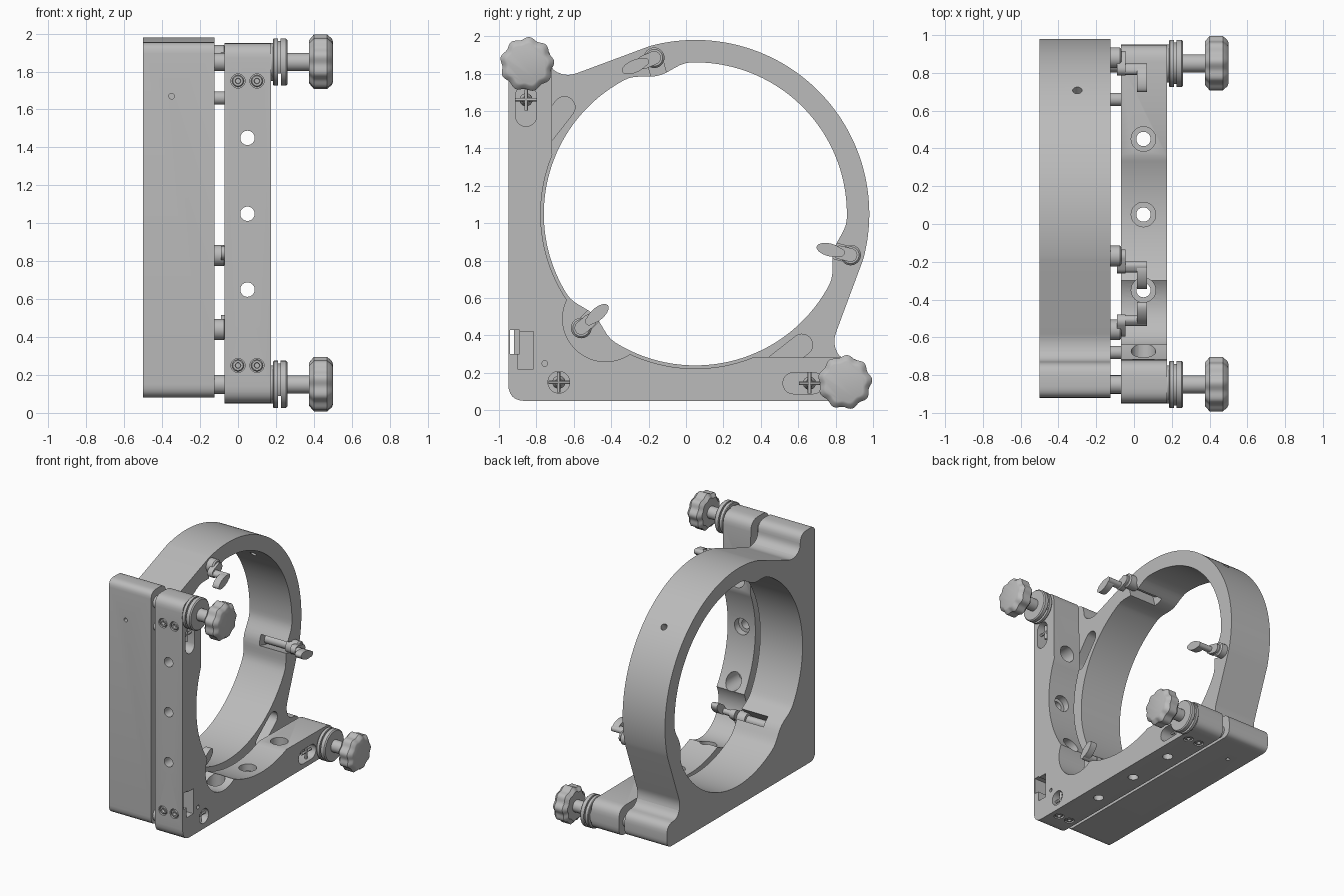
import bpy, bmesh
from math import sin, cos, pi, radians, degrees, atan2
from mathutils import Vector

cube = bpy.data.objects.get("Cube")
if cube:
    bpy.data.objects.remove(cube)

metal = bpy.data.materials.new("satin_grey_metal")
metal.use_nodes = True
GREY = (0.5, 0.5, 0.5, 1)
metal.diffuse_color = GREY
metal.node_tree.nodes["Principled BSDF"].inputs["Base Color"].default_value = GREY

CY, CZ = 0.05, 1.05          # centre of the round opening
X = Vector((1, 0, 0))


def make(name, bm):
    bmesh.ops.recalc_face_normals(bm, faces=bm.faces)
    me = bpy.data.meshes.new(name)
    bm.to_mesh(me)
    bm.free()
    me.materials.append(metal)
    ob = bpy.data.objects.new(name, me)
    bpy.context.collection.objects.link(ob)
    return ob


def prism(name, pts, x0, x1):
    """Extrude a (y, z) outline along x."""
    bm = bmesh.new()
    face = bm.faces.new([bm.verts.new((x0, y, z)) for y, z in pts])
    new = bmesh.ops.extrude_face_region(bm, geom=[face])["geom"]
    bmesh.ops.translate(bm, vec=(x1 - x0, 0, 0),
                        verts=[v for v in new if isinstance(v, bmesh.types.BMVert)])
    return make(name, bm)


def lathe(name, origin, axis, profile, n=32, wave=0, lobes=9):
    """Spin (distance, radius) pairs round an axis, optionally with lobes."""
    axis = Vector(axis).normalized()
    u = axis.orthogonal().normalized()
    v = axis.cross(u)
    bm = bmesh.new()
    rings = []
    for t, r in profile:
        ring = []
        for i in range(n):
            a = 2 * pi * i / n
            k = r * (1 + wave * cos(lobes * a))
            ring.append(bm.verts.new(Vector(origin) + axis * t + (u * cos(a) + v * sin(a)) * k))
        rings.append(ring)
    for a, b in zip(rings, rings[1:]):
        for i in range(n):
            j = (i + 1) % n
            bm.faces.new((a[i], a[j], b[j], b[i]))
    bm.faces.new(rings[0])
    bm.faces.new(rings[-1])
    return make(name, bm)


def rod(name, y, z, x0, x1, r, n=32):
    return lathe(name, (0, y, z), X, [(x0, r), (x1, r)], n)


def capsule(a, b, r, n=10):
    """Outline of a rounded bar from a to b."""
    d = atan2(b[1] - a[1], b[0] - a[0])
    return [(c[0] + r * cos(t), c[1] + r * sin(t)) for c, s in ((b, -pi / 2), (a, pi / 2))
            for t in (d + s + pi * i / n for i in range(n + 1))]


def rounded(pts, n=6):
    """Round outline corners given as (y, z, radius)."""
    out = []
    for i, (y, z, r) in enumerate(pts):
        p = Vector((y, z))
        if r == 0:
            out.append((y, z))
            continue
        a = p + (Vector(pts[i - 1][:2]) - p).normalized() * r
        b = p + (Vector(pts[(i + 1) % len(pts)][:2]) - p).normalized() * r
        for k in range(n + 1):
            t = k / n
            out.append(tuple(a * (1 - t) ** 2 + p * 2 * t * (1 - t) + b * t * t))
    return out


def rect(y0, z0, y1, z1):
    return [(y0, z0), (y1, z0), (y1, z1), (y0, z1)]


def flip(p):
    """Reflect across the diagonal of the mount."""
    return (p[1] - 1, p[0] + 1) + tuple(p[2:])


def cut(ob, cutter):
    mod = ob.modifiers.new("cut", 'BOOLEAN')
    mod.operation, mod.solver, mod.object = 'DIFFERENCE', 'EXACT', cutter
    bpy.context.view_layer.objects.active = ob
    bpy.ops.object.modifier_apply(modifier=mod.name)
    bpy.data.objects.remove(cutter)


def arc(r, a0, a1, n):
    return [(CY + r * cos(radians(a0 + (a1 - a0) * i / n)),
             CZ + r * sin(radians(a0 + (a1 - a0) * i / n)), 0) for i in range(n + 1)]


# Clips: position and lever direction in the (y, z) plane
clips = [((-0.17, 1.885), (-0.92, -0.4)), ((0.88, 0.83), (-0.97, 0.24)),
         ((-0.56, 0.44), (0.76, 0.65))]

# Ring plate with two corner posts
post = [(0.955, 0.08, 0.06), (0.955, 0.27, 0.08), (0.82, 0.27, 0.06), (0.785, 0.37, 0.05)]
outline = [(-0.92, 0.08, 0.07)] + post + arc(0.93, -15, 105, 60) + [flip(p) for p in reversed(post)]
ring = prism("ring_plate", rounded(outline), -0.5, -0.125)


def bore_radius(deg):
    r = 0.81
    for (y, z), _ in clips:
        off = (deg - degrees(atan2(z - CZ, y - CY)) + 180) % 360 - 180
        if abs(off) < 13:
            r -= 0.045 * (0.5 + 0.5 * cos(pi * off / 13))
    return r


bore = [arc(bore_radius(d), d, d, 1)[0][:2] for d in range(0, 360, 2)]
cut(ring, prism("cutter", bore, -0.6, 0))
for (y, z), _ in clips:
    inward = Vector((CY - y, CZ - z)).normalized() * 0.15
    cut(ring, prism("cutter", capsule((y, z), (y + inward.x, z + inward.y), 0.042), -0.36, 0))
for f in (lambda p: p, flip):
    cut(ring, prism("cutter", capsule(f((-0.65, 1.62)), f((-0.775, 1.46)), 0.057), -0.27, 0))
for origin, axis in (((-0.35, -0.95, 1.67), (0, 1, 0)), ((-0.35, 0.67, 0.05), (0, 0, 1))):
    cut(ring, lathe("cutter", origin, axis, [(0, 0.015), (0.1, 0.015)], 16))
cut(ring, lathe("cutter", (-0.3, CY, CZ), (0, 1, 1), [(0.7, 0.025), (1.1, 0.025)], 20))

# L-shaped front plate
limit = degrees(atan2(0.314, -0.765))
end = [(0.95, 0.05, 0.08), (0.95, 0.28, 0.09)]
outline = [(-0.95, 0.05, 0.09)] + end + arc(0.827, 450 - limit, limit, 60)
outline += [flip(p) for p in reversed(end)]
plate = prism("angle_plate", rounded(outline), -0.07, 0.175)
cut(plate, rod("cutter", -0.43, 0.49, -0.2, 0.3, 0.23, 48))

# Row of counterbored holes through each arm, plus recessed cap screws
for s in (-0.4, 0, 0.4):
    for origin, axis in (((0.05, -1, CZ + s), (0, 1, 0)), ((0.05, CY + s, 0), (0, 0, 1))):
        cut(plate, lathe("cutter", origin, axis,
                         [(0, 0.038), (0.17, 0.038), (0.17, 0.065), (0.4, 0.065)]))
for x in (0, 0.1):
    for s in (-0.75, 0.75):
        for origin, axis in (((x, -0.95, 1 + s), (0, 1, 0)), ((x, s, 0.05), (0, 0, 1))):
            cut(plate, lathe("cutter", origin, axis, [(-0.02, 0.037), (0.03, 0.037)], 24))
            lathe("cap_screw", origin, axis,
                  [(0.04, 0.031), (0.008, 0.031), (0.003, 0.026), (0.003, 0.015), (0.025, 0.013)], 24)

# Spring slots, corner notch and corner bore
for f in (lambda p: p, flip):
    cut(plate, prism("cutter", capsule(f((-0.855, 1.575)), f((-0.855, 1.68)), 0.057), -0.2, 0.3))
cut(plate, prism("cutter", rect(-0.94, 0.3, -0.89, 0.43), -0.2, 0.3))
cut(plate, prism("cutter", rect(-0.9, 0.22, -0.815, 0.42), 0.08, 0.3))
cut(plate, rod("cutter", -0.68, 0.15, -0.2, 0.3, 0.058))
cut(plate, rod("cutter", -0.755, 0.25, 0.14, 0.3, 0.015, 16))
for y, z in ((-0.855, 1.66), (0.66, 0.145), (-0.68, 0.15)):
    lathe("tension_spring", (0, y, z), X,
          [(-0.2, 0.035), (0.09, 0.035), (0.12, 0.02)], 20)
    for d in ((0, 1, 0), (0, 0, 1)):
        lathe("spring_pin", (0.14, y, z), d, [(-0.056, 0.01), (0.056, 0.01)], 12)

# Adjusters: shaft, split collar and lobed knob
for y, z in ((-0.85, 1.85), (0.85, 0.15)):
    rod("adjuster_shaft", y, z, -0.15, 0.4, 0.048)
    collar = lathe("collar", (0, y, z), X,
                   [(0.17, 0.1), (0.185, 0.1), (0.185, 0.12), (0.19, 0.125), (0.212, 0.125),
                    (0.212, 0.11), (0.224, 0.11), (0.224, 0.125), (0.252, 0.125), (0.26, 0.117)], 48)
    cut(collar, prism("cutter", rect(y - 0.2, z - 0.2, y + 0.2, z - 0.06), 0.21, 0.226))
    lathe("knob", (0, y, z), X,
          [(0.375, 0.11), (0.4, 0.139), (0.47, 0.139), (0.495, 0.118), (0.5, 0.105)], 90, 0.05)
rod("pivot_pin", -0.85, 0.15, -0.15, -0.05, 0.05)

# Retaining clips: sunk rod, sleeve, riser and lever paddle
for (y, z), d in clips:
    d = Vector(d).normalized()
    c = Vector((y, z))
    at = lambda t: tuple(c + d * t)
    rod("clip_rod", y, z, -0.36, -0.1, 0.034, 24)
    lathe("clip_sleeve", (0, y, z), X,
          [(-0.16, 0.055), (-0.075, 0.055), (-0.065, 0.045), (-0.065, 0.028), (-0.05, 0.026)])
    prism("clip_arm", capsule(at(0), at(0.06), 0.036), -0.09, -0.045)
    prism("clip_riser", capsule(at(0.055), at(0.07), 0.022), -0.08, 0.07)
    side = Vector((-d.y, d.x))
    paddle = [tuple(c + d * (0.115 + 0.072 * cos(a)) + side * 0.034 * sin(a))
              for a in (2 * pi * i / 28 for i in range(28))]
    prism("clip_paddle", paddle, 0.015, 0.07)

# Smooth curved walls, keep edges sharp
bpy.ops.object.select_all(action='DESELECT')
for ob in bpy.context.collection.objects:
    if ob.type == 'MESH' and metal.name in ob.data.materials:
        ob.select_set(True)
        bpy.context.view_layer.objects.active = ob
bpy.ops.object.shade_smooth_by_angle(angle=radians(30))
